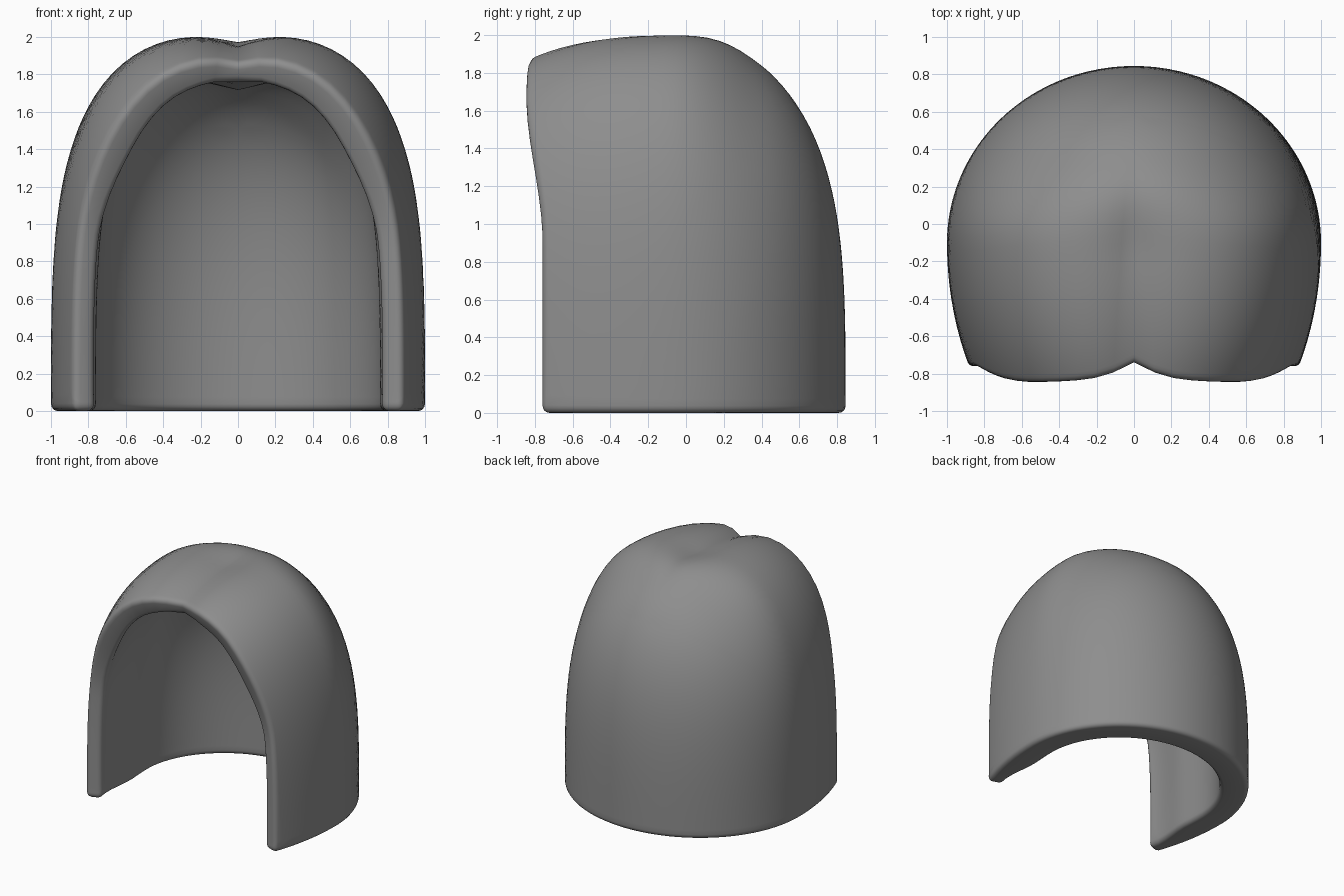
import bpy, bmesh, math
from mathutils import Vector

cube = bpy.data.objects.get("Cube")
if cube:
    bpy.data.objects.remove(cube, do_unlink=True)

FRONT_Y = -0.77
MID_Y = -0.1
HEIGHT = 2.03
BACK_DEPTH, FRONT_DEPTH = 0.945, 1.4
WALL = 0.23
CENTRE = Vector((0, -0.2, 0.6))
POLE = Vector((0, 0.6, 0.8))
ARCH_STEPS, BASE_STEPS, RINGS = 56, 64, 26


def smooth(a, b, v):
    t = min(max((v - a) / (b - a), 0), 1)
    return t * t * (3 - 2 * t)


def inside(p):
    """Domed volume with an elliptical plan, rounder at the back."""
    depth = BACK_DEPTH if p.y > MID_Y else FRONT_DEPTH
    plan = math.hypot(p.x, (p.y - MID_Y) / depth)
    power = 2.7 - 0.8 * smooth(-0.1, 0.4, p.y)
    return plan ** power + (max(p.z, 0) / HEIGHT) ** 3.6 < 1


def hit(origin, direction):
    """Where a ray from inside meets the dome."""
    lo, hi = 0, 4
    for _ in range(30):
        mid = (lo + hi) / 2
        if inside(origin + direction * mid):
            lo = mid
        else:
            hi = mid
    return origin + direction * lo


def parting(x, width):
    return math.exp(-(math.hypot(x, 0.02) - 0.02) / width)


def arch_point(angle):
    """Front opening, swelling forward into two lobes."""
    d = Vector((math.cos(angle), 0, math.sin(angle)))
    p = Vector((0, FRONT_Y, 0))
    for _ in range(4):
        p = hit(Vector((0, p.y, 0)), d)
        p.y = FRONT_Y - 0.09 * smooth(0.9, 1.7, p.z) + 0.11 * parting(p.x, 0.13)
    return hit(Vector((0, p.y, 0)), d)


def wall_share(co):
    """Wall thickness as a share of the full wall, thinner at the front rim."""
    lobe = 0.12 + 0.05 * smooth(0.9, 1.5, co.z)
    lobe -= 0.06 * parting(co.x, 0.15) * smooth(1, 1.7, co.z)
    back = smooth(-0.8, -0.3, co.y)
    return (lobe + (WALL - lobe) * back) / WALL


# Outline: front arch from left to right, then the base round the back
outline = [arch_point(math.pi * i / ARCH_STEPS) for i in range(ARCH_STEPS)]
start = math.asin((FRONT_Y - MID_Y) / FRONT_DEPTH)
for i in range(BASE_STEPS):
    a = math.pi - start + (2 * start - math.pi) * i / BASE_STEPS
    y = math.sin(a)
    depth = BACK_DEPTH if y > 0 else FRONT_DEPTH
    outline.append(Vector((math.cos(a), MID_Y + y * depth, 0)))

# Dome skin: columns fanning from the crown to the outline
bm = bmesh.new()
crown = bm.verts.new(hit(CENTRE, POLE))
columns = []
for end in outline:
    target = (end - CENTRE).normalized()
    span = POLE.angle(target)
    side = (target - POLE * POLE.dot(target)).normalized()
    column = []
    for j in range(1, RINGS):
        a = span * j / RINGS
        column.append(bm.verts.new(hit(CENTRE, POLE * math.cos(a) + side * math.sin(a))))
    columns.append(column + [bm.verts.new(end)])
for i, col in enumerate(columns):
    nxt = columns[(i + 1) % len(columns)]
    bm.faces.new((crown, col[0], nxt[0]))
    for j in range(RINGS - 1):
        bm.faces.new((col[j], col[j + 1], nxt[j + 1], nxt[j]))

# Centre parting groove, deepest at the front
for v in bm.verts:
    groove = 0.08 * smooth(0.45, -0.2, v.co.y) + 0.015 * smooth(-0.2, -0.8, v.co.y)
    v.co.z -= groove * parting(v.co.x, 0.16) * smooth(1, 1.7, v.co.z)
bmesh.ops.recalc_face_normals(bm, faces=bm.faces)
if crown.link_faces[0].normal.dot(POLE) < 0:
    bmesh.ops.reverse_faces(bm, faces=bm.faces)
mesh = bpy.data.meshes.new("hair_shell")
bm.to_mesh(mesh)
bm.free()
shell = bpy.data.objects.new("hair_shell", mesh)
bpy.context.collection.objects.link(shell)

# Tapering wall and rounded rim
group = shell.vertex_groups.new(name="wall_thickness")
for v in mesh.vertices:
    group.add([v.index], wall_share(v.co), 'REPLACE')
wall = shell.modifiers.new("wall", 'SOLIDIFY')
wall.thickness = WALL
wall.offset = -1
wall.vertex_group = group.name
rim = shell.modifiers.new("rim", 'BEVEL')
rim.width = 0.05
rim.segments = 4
rim.limit_method = 'ANGLE'
rim.angle_limit = math.radians(60)

# Plain grey colour
grey = bpy.data.materials.new("mid_grey")
grey.use_nodes = True
color = (0.27, 0.27, 0.27, 1)
grey.diffuse_color = color
grey.node_tree.nodes["Principled BSDF"].inputs["Base Color"].default_value = color
mesh.materials.append(grey)
for poly in mesh.polygons:
    poly.use_smooth = True
